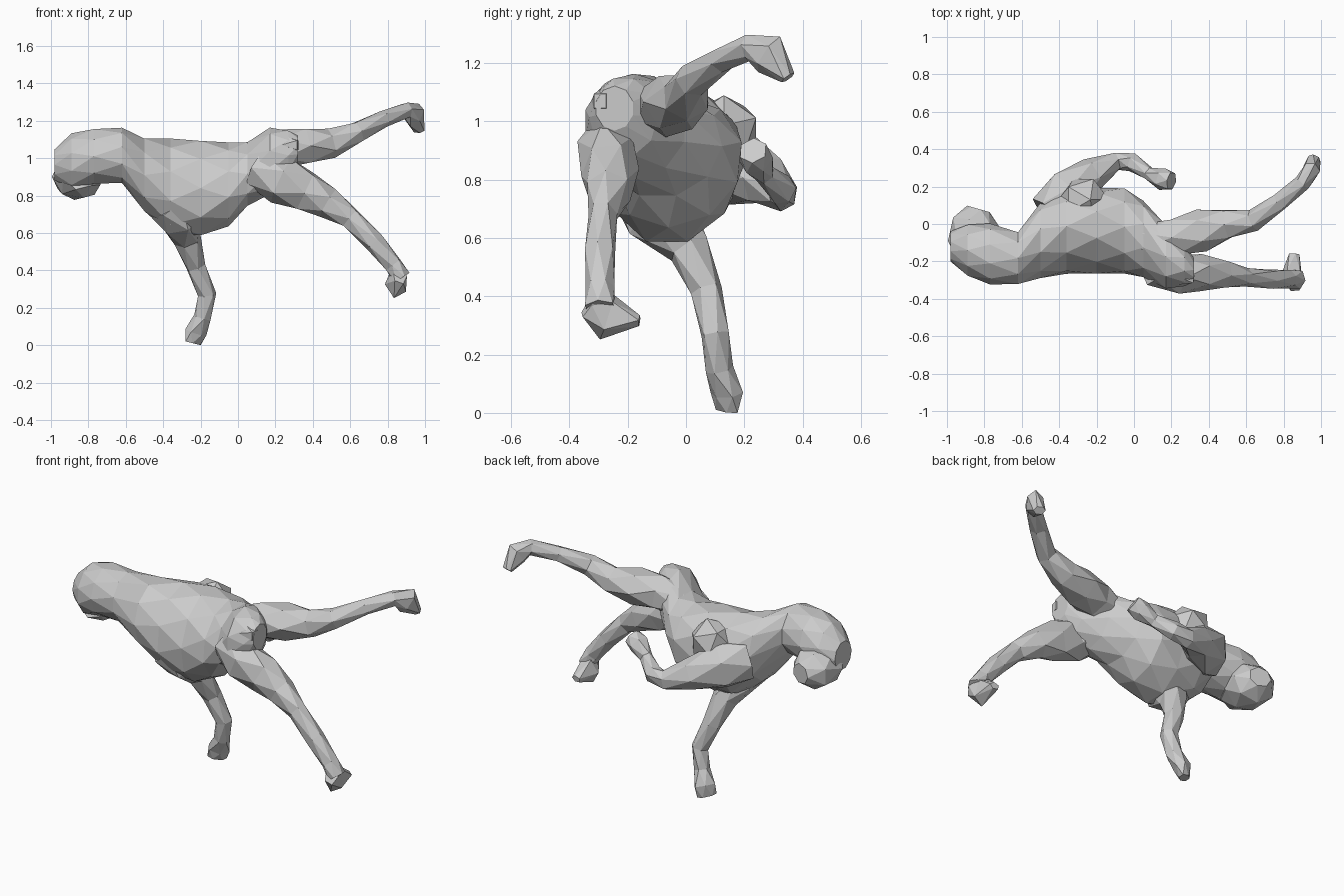
import bpy, bmesh, math
from mathutils import Vector, Matrix


def finish(name, bm):
    bmesh.ops.triangulate(bm, faces=[f for f in bm.faces if len(f.verts) > 4])
    bmesh.ops.recalc_face_normals(bm, faces=bm.faces[:])
    me = bpy.data.meshes.new(name)
    bm.to_mesh(me)
    bm.free()
    ob = bpy.data.objects.new(name, me)
    bpy.context.collection.objects.link(ob)
    return ob


def skin(name, rings):
    # join rings, each turned half a step, with a band of triangles
    bm = bmesh.new()
    rows = [[bm.verts.new(p) for p in r] for r in rings]
    n = len(rows[0])
    for k in range(len(rows) - 1):
        a, b = rows[k], rows[k + 1]
        s = k % 2
        for i in range(n):
            j = (i + 1) % n
            if s == 0:
                bm.faces.new((a[i], a[j], b[i]))
                bm.faces.new((a[j], b[j], b[i]))
            else:
                bm.faces.new((a[i], b[j], b[i]))
                bm.faces.new((a[i], a[j], b[j]))
    bm.faces.new(rows[0])
    bm.faces.new(rows[-1])
    return finish(name, bm)


def limb(name, stations, n=6):
    # stations: x, y, z, sideways radius, upward radius
    pts = [Vector(s[:3]) for s in stations]
    rings = []
    prev = None
    for k, s in enumerate(stations):
        t = (pts[min(k + 1, len(pts) - 1)] - pts[max(k - 1, 0)]).normalized()
        if prev is None:
            prev = t.cross(Vector((0, 0, 1))).normalized()
        side = (prev - t * prev.dot(t)).normalized()
        prev = side
        up = side.cross(t)
        rings.append([pts[k] + side * s[3] * math.cos(a) + up * s[4] * math.sin(a)
                      for a in [2 * math.pi * (i + (k % 2) / 2) / n for i in range(n)]])
    return skin(name, rings)


def blob(name, loc, scale, rot=0.0):
    bm = bmesh.new()
    bmesh.ops.create_icosphere(bm, subdivisions=1, radius=1.0)
    m = Matrix.Translation(loc) @ Matrix.Rotation(rot, 4, 'Y') @ Matrix.Diagonal((*scale, 1))
    bmesh.ops.transform(bm, matrix=m, verts=bm.verts)
    return finish(name, bm)


# Torso: x, y min, y max, z min, z max, sideways lean of the upper side
sections = [
    (-0.98, -.20, -.04, .88, 1.05, 0), (-0.89, -.28, .00, .83, 1.13, 0),
    (-0.77, -.32, .00, .86, 1.16, 0), (-0.62, -.325, -.04, .87, 1.16, 0),
    (-0.50, -.285, .11, .71, 1.11, 0), (-0.36, -.265, .19, .60, 1.10, .1),
    (-0.20, -.26, .19, .58, 1.10, .12), (-0.05, -.265, .19, .64, 1.08, .1),
    (0.05, -.28, .12, .74, 1.09, .1), (0.17, -.35, .00, .81, 1.16, 0),
    (0.27, -.33, -.10, .88, 1.15, 0), (0.32, -.31, -.18, .97, 1.12, 0)]
N = 10
rings = []
for k, (x, y0, y1, z0, z1, lean) in enumerate(sections):
    ring = []
    for i in range(N):
        a = 2 * math.pi * (i + (k % 2) / 2) / N
        dz = (z1 - z0) * .51 * math.sin(a)
        ring.append((x, (y0 + y1) / 2 + (y1 - y0) * .51 * math.cos(a) + lean * dz,
                     (z0 + z1) / 2 + dz))
    rings.append(ring)
skin("torso", rings)

# Head hanging from the front of the body
limb("head", [
    (-.85, -.17, .94, .10, .12), (-.86, -.09, .905, .135, .125),
    (-.85, .01, .89, .13, .115), (-.83, .08, .89, .065, .06)], 7)

# Lifted leg with its foot turned down
limb("raised_leg", [
    (.05, -.09, 1.01, .09, .08), (.22, -.07, 1.05, .11, .105), (.36, -.035, 1.065, .115, .105),
    (.50, .00, 1.08, .085, .08), (.64, .02, 1.14, .06, .06), (.78, .12, 1.21, .05, .045),
    (.90, .22, 1.255, .045, .045), (.945, .285, 1.23, .05, .075), (.965, .35, 1.15, .035, .025)])

# Lowered leg and its foot
limb("lowered_leg", [
    (.10, -.23, .95, .10, .11), (.23, -.27, .88, .11, .13), (.36, -.26, .825, .10, .115),
    (.48, -.265, .76, .08, .085), (.60, -.285, .68, .05, .06), (.73, -.295, .55, .055, .055),
    (.83, -.295, .43, .05, .05), (.875, -.295, .36, .055, .05)])
limb("lowered_foot", [
    (.865, -.335, .37, .04, .05), (.845, -.27, .33, .06, .085), (.855, -.16, .315, .03, .02)], 5)

# Arm reaching the ground, with its shoulder under the chest
limb("ground_arm", [
    (-.38, -.14, .76, .13, .11), (-.31, -.09, .67, .13, .11), (-.27, .01, .565, .075, .075),
    (-.225, .07, .42, .055, .055), (-.165, .10, .27, .05, .05), (-.19, .115, .15, .05, .045),
    (-.225, .14, .07, .05, .065), (-.24, .14, .01, .03, .055)])

# Bent arm behind the body
limb("bent_arm", [
    (-.46, .06, .88, .11, .12), (-.36, .17, .85, .13, .14), (-.22, .27, .80, .09, .09),
    (-.09, .335, .75, .05, .06), (-.01, .33, .765, .05, .055), (.08, .27, .82, .035, .04),
    (.15, .24, .87, .06, .06), (.20, .23, .90, .05, .05)])

# Raised shoulder lump and small hip stub
blob("shoulder_lump", (-.27, .13, .97), (.14, .13, .125), .3)
limb("hip_stub", [(.24, -.28, 1.07, .045, .05), (.32, -.295, 1.07, .03, .035)], 4)
